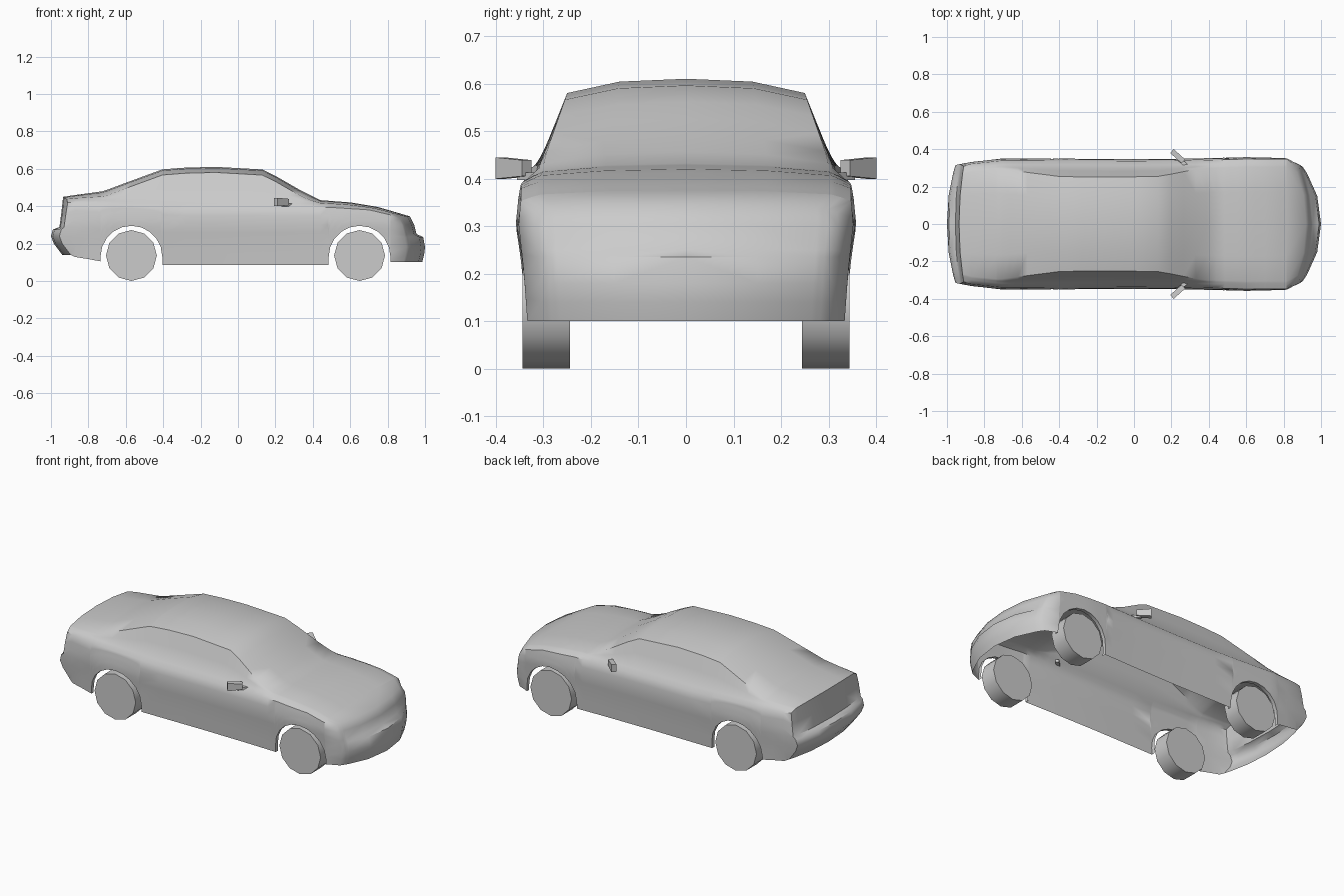
import bpy, bmesh, math
from mathutils import Vector

if "Cube" in bpy.data.objects:
    bpy.data.objects.remove(bpy.data.objects["Cube"])

grey = bpy.data.materials.new("plain_grey")
grey.use_nodes = True
grey.diffuse_color = (0.6, 0.6, 0.6, 1)
grey.node_tree.nodes["Principled BSDF"].inputs["Base Color"].default_value = (0.6, 0.6, 0.6, 1)


def add_object(name, bm, angle):
    bmesh.ops.recalc_face_normals(bm, faces=bm.faces[:])
    mesh = bpy.data.meshes.new(name)
    bm.to_mesh(mesh)
    bm.free()
    mesh.materials.append(grey)
    obj = bpy.data.objects.new(name, mesh)
    bpy.context.collection.objects.link(obj)
    bpy.ops.object.select_all(action="DESELECT")
    obj.select_set(True)
    bpy.context.view_layer.objects.active = obj
    bpy.ops.object.shade_smooth_by_angle(angle=math.radians(angle))
    return obj


def curve(points, x):
    """Straight-line interpolation through a short profile."""
    if x <= points[0][0]:
        return points[0][1]
    for (x0, v0), (x1, v1) in zip(points, points[1:]):
        if x <= x1:
            return v0 + (v1 - v0) * (x - x0) / (x1 - x0)
    return points[-1][1]


# Body profiles along the length, and the side section by height
TOP = [(-.94, .45), (-.72, .48), (-.6, .525), (-.4, .598), (-.28, .606), (-.12, .61), (.13, .596),
       (.2, .562), (.33, .487), (.44, .432), (.6, .42), (.75, .395), (.92, .345)]
SHOULDER = [(-.94, .42), (-.6, .405), (-.3, .393), (.5, .393), (.7, .38), (.82, .352), (.92, .328)]
WIDTH = [(-.95, .32), (-.88, .332), (-.7, .352), (0, .347), (.3, .35), (.6, .358), (.82, .352), (.9, .32)]
SIDE = [(.085, .945), (.2, .968), (.305, 1), (.36, .985), (.4, .965)]
LEVELS = (0, .2, .38, .56, .7, .86, 1)
WHEEL_X = (-.57, .65)
ARCH_R, ARCH_Z = .165, .13

# Front and rear end faces: height and centreline x of every level
NOSE = [(.1, .985), (.14, .995), (.18, 1), (.235, .99), (.25, .955), (.3, .942), (.328, .92)]
TAIL = [(.14, -.94), (.2, -.985), (.24, -1), (.275, -.99), (.288, -.955), (.36, -.945), (.42, -.935)]


def upper_points(x):
    """Shoulder to roof centre, as (y, z)."""
    top, sh = curve(TOP, x), curve(SHOULDER, x)
    w = curve(WIDTH, x) * curve(SIDE, sh)
    rise = top - sh
    belt = Vector((w - .022, sh + min(.02, rise * .35)))
    edge = Vector((min(.25 + (.61 - top) * .35, belt.x - .02), top - min(.03, rise * .4)))
    pts = [Vector((w, sh)), belt, belt.lerp(edge, .5), edge]
    pts += [Vector((edge.x * .56, top - min(.006, rise * .1))), Vector((0, top))]
    return pts


def section(x, bottom):
    sh = curve(SHOULDER, x)
    w = curve(WIDTH, x)
    ring = []
    for f in LEVELS[:-1]:
        z = bottom + (sh - bottom) * f
        ring.append((x, w * curve(SIDE, z), z))
    return ring + [(x, p.x, p.y) for p in upper_points(x)]


def arch_stations(cx, z_rear, z_front):
    out = [(cx - ARCH_R - .001, z_rear)]
    for i in range(11):
        a = math.pi * (1 - i / 10)
        out.append((cx + ARCH_R * math.cos(a), ARCH_Z + ARCH_R * math.sin(a)))
    return out + [(cx + ARCH_R + .001, z_front)]


def quad(bm, *verts):
    if len(set(verts)) == len(verts):
        bm.faces.new(verts)


def end_grid(bm, levels, x_ref, bow_low, bow_high):
    """End face grid, rows from bottom to shoulder; the top row follows the deck."""
    up = upper_points(x_ref)
    w_ref = curve(WIDTH, x_ref)
    sign = 1 if x_ref > 0 else -1
    rows = []
    for k, (z, xc) in enumerate(levels):
        bow = bow_low if k < 4 else bow_high
        w = w_ref * curve(SIDE, z)
        row = []
        for p in up:
            t = p.x / up[0].x
            zz = p.y if k == len(levels) - 1 else z
            row.append(bm.verts.new((xc - sign * bow * t ** 2.2, w * t, zz)))
        rows.append(row)
    for a, b in zip(rows, rows[1:]):
        for i in range(len(a) - 1):
            quad(bm, a[i], a[i + 1], b[i + 1], b[i])
    # Ring along the corner and over the deck edge
    return [r[0] for r in rows[:-1]] + rows[-1]


# Body shell, open underneath
bm = bmesh.new()
stations = [(-.87, .128), (-.8, .117)]
stations += arch_stations(WHEEL_X[0], .105, .085)
stations += [(x, .085) for x in (-.28, -.12, 0, .13, .2, .265, .33, .39, .44)]
stations += arch_stations(WHEEL_X[1], .085, .1)

rings = [end_grid(bm, TAIL, -.95, .045, .025)]
for x, bottom in stations:
    rings.append([bm.verts.new(co) for co in section(x, bottom)])
rings.append(end_grid(bm, NOSE, .92, .1, .065))
for a, b in zip(rings, rings[1:]):
    for i in range(len(a) - 1):
        quad(bm, a[i], b[i], b[i + 1], a[i + 1])

# Narrow inward lip around each wheel arch
spans = [s[0] for s in stations]
for cx in WHEEL_X:
    arch = [r[0] for r, x in zip(rings[1:-1], spans) if abs(x - cx) < ARCH_R + .002]
    lip = [bm.verts.new(v.co - Vector((0, .022, 0))) for v in arch]
    for i in range(len(arch) - 1):
        quad(bm, arch[i], arch[i + 1], lip[i + 1], lip[i])

# Mirror the half shell
geom = bm.verts[:] + bm.edges[:] + bm.faces[:]
copy = bmesh.ops.duplicate(bm, geom=geom)["geom"]
for v in copy:
    if isinstance(v, bmesh.types.BMVert):
        v.co.y *= -1
bmesh.ops.remove_doubles(bm, verts=bm.verts[:], dist=.0004)
add_object("body_shell", bm, 50)

for side, label in ((1, "left"), (-1, "right")):
    # Wheels
    for cx, place in zip(WHEEL_X, ("rear", "front")):
        bm = bmesh.new()
        bmesh.ops.create_cone(bm, cap_ends=True, segments=12, radius1=.136, radius2=.136, depth=.1)
        for v in bm.verts:
            px, py, pz = v.co
            v.co = (cx + px, side * .294 + pz, py + .136)
        add_object(f"{place}_{label}_wheel", bm, 40)

    # Door mirror: tapered angled head on a short stalk
    bm = bmesh.new()
    for centre, size, taper in (((.232, .361, .422), (.082, .032, .045), .25),
                                ((.262, .328, .405), (.06, .02, .016), 0)):
        made = bmesh.ops.create_cube(bm, size=1)["verts"]
        for v in made:
            shrink = 1 - taper * (.5 - v.co.x)
            lx = v.co.x * size[0]
            ly = v.co.y * size[1] * (1 - taper * (.5 + v.co.y))
            c = math.radians(138)
            v.co = (centre[0] + lx * math.cos(c) - ly * math.sin(c),
                    side * (centre[1] + lx * math.sin(c) + ly * math.cos(c)),
                    centre[2] + v.co.z * size[2] * shrink)
    add_object(f"{label}_door_mirror", bm, 30)
